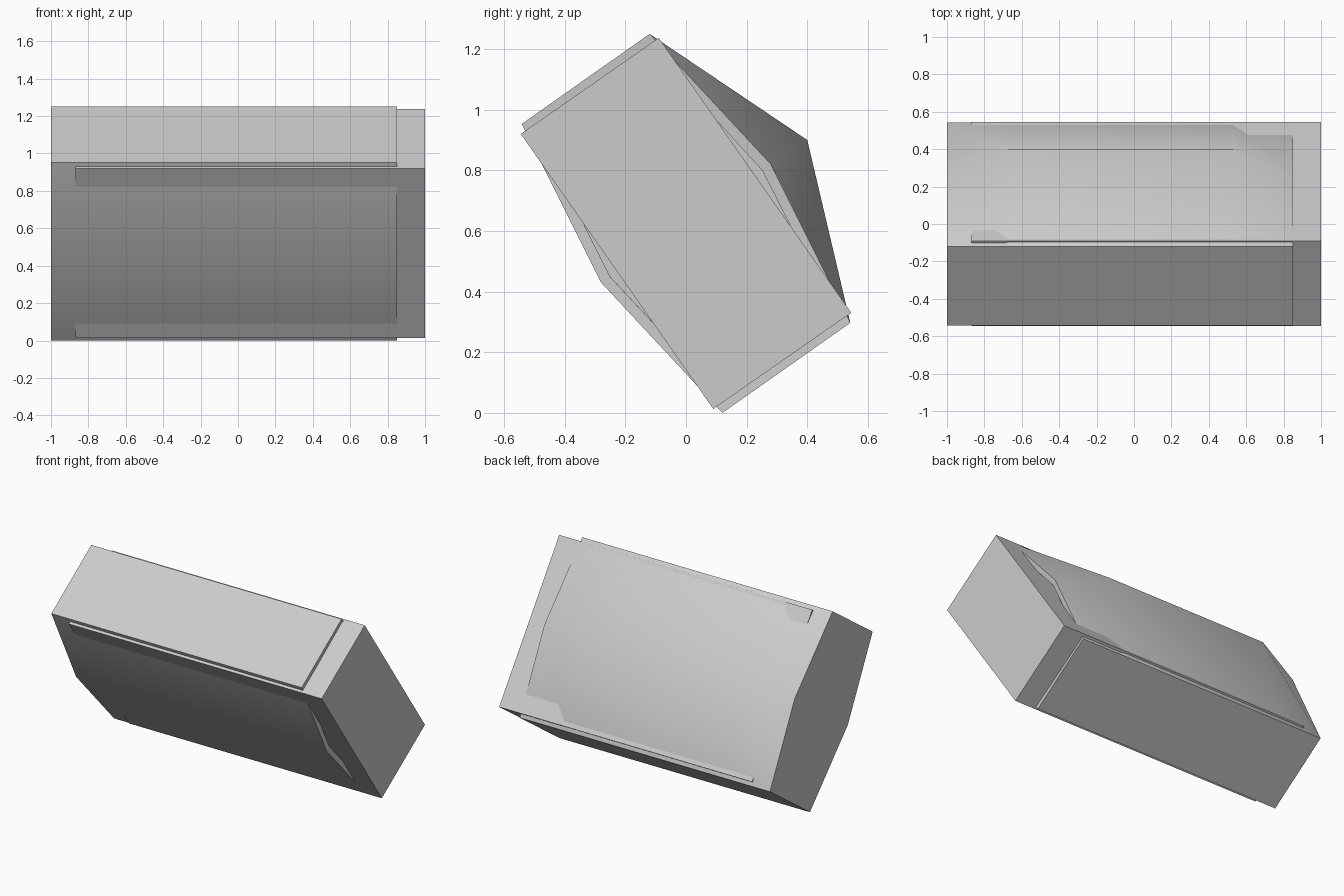
import bpy, bmesh, math

if "Cube" in bpy.data.objects:
    bpy.data.objects.remove(bpy.data.objects["Cube"])

MID_Z = 0.625   # height of the turning axis of the tilted cross-sections
WALL = 0.035


def both(points):
    """Complete a (y, z) section by turning it half a circle about its centre."""
    return points + [(-y, -z) for y, z in points]


def make_shell(name, rings, closed_end):
    """Skin (x, section) rings, cap one end, and thicken inward."""
    bm = bmesh.new()
    loops = [[bm.verts.new((x, y, z + MID_Z)) for y, z in sec] for x, sec in rings]
    n = len(loops[0])
    for a, b in zip(loops, loops[1:]):
        for i in range(n):
            j = (i + 1) % n
            bm.faces.new((a[i], a[j], b[j], b[i]))
    bm.faces.new(loops[closed_end])
    bmesh.ops.recalc_face_normals(bm, faces=bm.faces)
    # the skin is open, so make sure the cap looks outward along x
    bm.faces.ensure_lookup_table()
    cap = bm.faces[-1]
    cap.normal_update()
    if (cap.normal.x > 0) != (closed_end == -1):
        bmesh.ops.reverse_faces(bm, faces=bm.faces)
    mesh = bpy.data.meshes.new(name)
    bm.to_mesh(mesh)
    bm.free()
    obj = bpy.data.objects.new(name, mesh)
    bpy.context.collection.objects.link(obj)
    solid = obj.modifiers.new("wall", 'SOLIDIFY')
    solid.thickness = WALL
    solid.offset = -1
    solid.use_even_offset = True
    bpy.context.view_layer.objects.active = obj
    obj.select_set(True)
    bpy.ops.object.modifier_apply(modifier="wall")
    bpy.ops.object.shade_smooth_by_angle(angle=math.radians(50))
    obj.select_set(False)
    return obj


# Outer shell: six-sided section, closed on the left, swollen on the back
hexagon = both([(-0.12, 0.625), (-0.542, 0.328), (-0.28, -0.195)])
swollen = hexagon[:5] + [(0.40, 0.275)]
make_shell("outer_shell",
           [(-1.0, hexagon), (-0.67, swollen), (0.53, swollen), (0.85, hexagon)], 0)

# Inner box: plain rectangle, closed on the right, sliding into the shell
rectangle = both([(-0.09, 0.612), (-0.545, 0.295)])
make_shell("inner_box", [(-0.87, rectangle), (1.0, rectangle)], -1)
